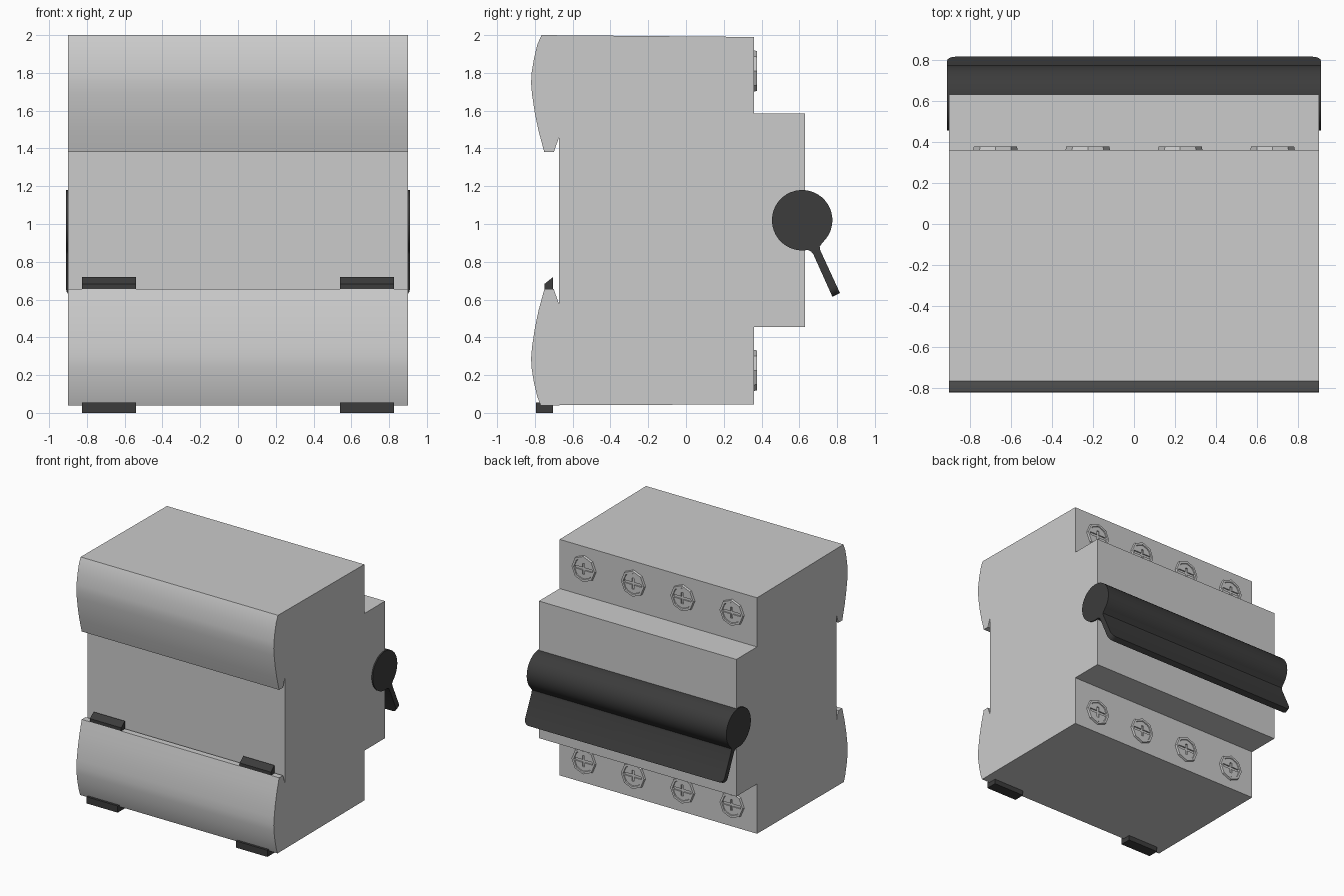
import bpy, bmesh
from math import sin, cos, pi, radians

if "Cube" in bpy.data.objects:
    bpy.data.objects.remove(bpy.data.objects["Cube"])

dark = bpy.data.materials.new("dark_plastic")
dark.diffuse_color = (0.045, 0.045, 0.045, 1)
dark.use_nodes = True
dark.node_tree.nodes["Principled BSDF"].inputs["Base Color"].default_value = dark.diffuse_color


def finish(name, bm, mat=None, angle=30):
    bmesh.ops.recalc_face_normals(bm, faces=bm.faces)
    me = bpy.data.meshes.new(name)
    bm.to_mesh(me)
    bm.free()
    ob = bpy.data.objects.new(name, me)
    bpy.context.collection.objects.link(ob)
    if mat:
        me.materials.append(mat)
    bpy.ops.object.select_all(action='DESELECT')
    ob.select_set(True)
    bpy.context.view_layer.objects.active = ob
    bpy.ops.object.shade_smooth_by_angle(angle=radians(angle))
    return ob


def prism(bm, start, end):
    """Closed solid between two matching outlines."""
    a = [bm.verts.new(p) for p in start]
    b = [bm.verts.new(p) for p in end]
    bm.faces.new(a)
    bm.faces.new(b[::-1])
    for i in range(len(a)):
        j = (i + 1) % len(a)
        bm.faces.new((a[i], a[j], b[j], b[i]))


def x_prism(bm, profile, x0, x1):
    prism(bm, [(x0, y, z) for y, z in profile], [(x1, y, z) for y, z in profile])


# Housing: side profile with stepped face and rail recess
lower = [(-0.77, 0.04), (-0.787, 0.085), (-0.805, 0.16), (-0.818, 0.24), (-0.82, 0.29),
         (-0.815, 0.35), (-0.80, 0.45), (-0.78, 0.545), (-0.75, 0.655),
         (-0.70, 0.655), (-0.672, 0.575)]
upper = [(-0.672, 1.46), (-0.70, 1.38), (-0.75, 1.38), (-0.78, 1.49), (-0.80, 1.585),
         (-0.815, 1.685), (-0.82, 1.745), (-0.818, 1.795), (-0.805, 1.875),
         (-0.787, 1.95), (-0.765, 2.0)]
face = [(0.36, 1.99), (0.36, 1.585), (0.63, 1.585), (0.63, 0.455), (0.36, 0.455),
        (0.36, 0.045)]
bm = bmesh.new()
x_prism(bm, lower + upper + face, -0.9, 0.9)
finish("housing", bm)

# Rail clips: wedge hooks on the ledge and tabs underneath
hook = [(-0.75, 0.645), (-0.75, 0.682), (-0.703, 0.72), (-0.703, 0.645)]
tab = [(-0.795, 0.0), (-0.795, 0.055), (-0.703, 0.055), (-0.703, 0.0)]
for name, profile in (("clip_hook", hook), ("clip_tab", tab)):
    for side, label in ((-1, "left"), (1, "right")):
        bm = bmesh.new()
        x_prism(bm, profile, side * 0.54, side * 0.825)
        finish(f"{name}_{label}", bm, dark)

# Toggle handle: round barrel flowing into a slanted lever
arc = [(0.615 + 0.16 * cos(t), 1.02 + 0.16 * sin(t))
       for t in (radians(-48 + 320 * i / 36) for i in range(37))]
lever = [(0.645, 0.862), (0.662, 0.855), (0.674, 0.84), (0.775, 0.615),
         (0.815, 0.635), (0.711, 0.86), (0.708, 0.88)]
bm = bmesh.new()
x_prism(bm, arc + lever, -0.91, 0.91)
tips = [e for e in bm.edges
        if all(v.co.z < 0.65 for v in e.verts) and e.verts[0].co.x == e.verts[1].co.x]
bmesh.ops.bevel(bm, geom=tips, offset=0.045, segments=5, profile=0.5, affect='EDGES')
finish("toggle_handle", bm, dark, 35)

# Terminal ring: octagonal collar
bm = bmesh.new()
section = [(0.11, 0.355), (0.105, 0.377), (0.086, 0.377), (0.08, 0.355)]
loops = [[bm.verts.new((r * cos(i * pi / 4), y, r * sin(i * pi / 4))) for i in range(8)]
         for r, y in section]
for a, b in zip(loops, loops[1:] + loops[:1]):
    for i in range(8):
        j = (i + 1) % 8
        bm.faces.new((a[i], a[j], b[j], b[i]))
ring = finish("terminal_ring", bm)

# Screw head: two halves leaving a slot with a short cross arm
bm = bmesh.new()
for s in (1, -1):
    half = [(0.08 * cos(t), 0.08 * sin(t)) for t in (radians(8 + 164 * i / 14) for i in range(15))]
    half += [(-0.01, 0.011), (-0.01, 0.045), (0.01, 0.045), (0.01, 0.011)]
    prism(bm, [(s * x, 0.355, s * z) for x, z in half], [(s * x, 0.37, s * z) for x, z in half])
head = finish("terminal_screw", bm)

# Repeat ring and screw over both terminal rows
spots = [(x, z) for z in (1.81, 0.225) for x in (-0.675, -0.225, 0.225, 0.675)]
for part in (ring, head):
    for i, (x, z) in enumerate(spots):
        ob = part if i == 0 else part.copy()
        if i:
            bpy.context.collection.objects.link(ob)
        ob.location = (x, 0, z)
